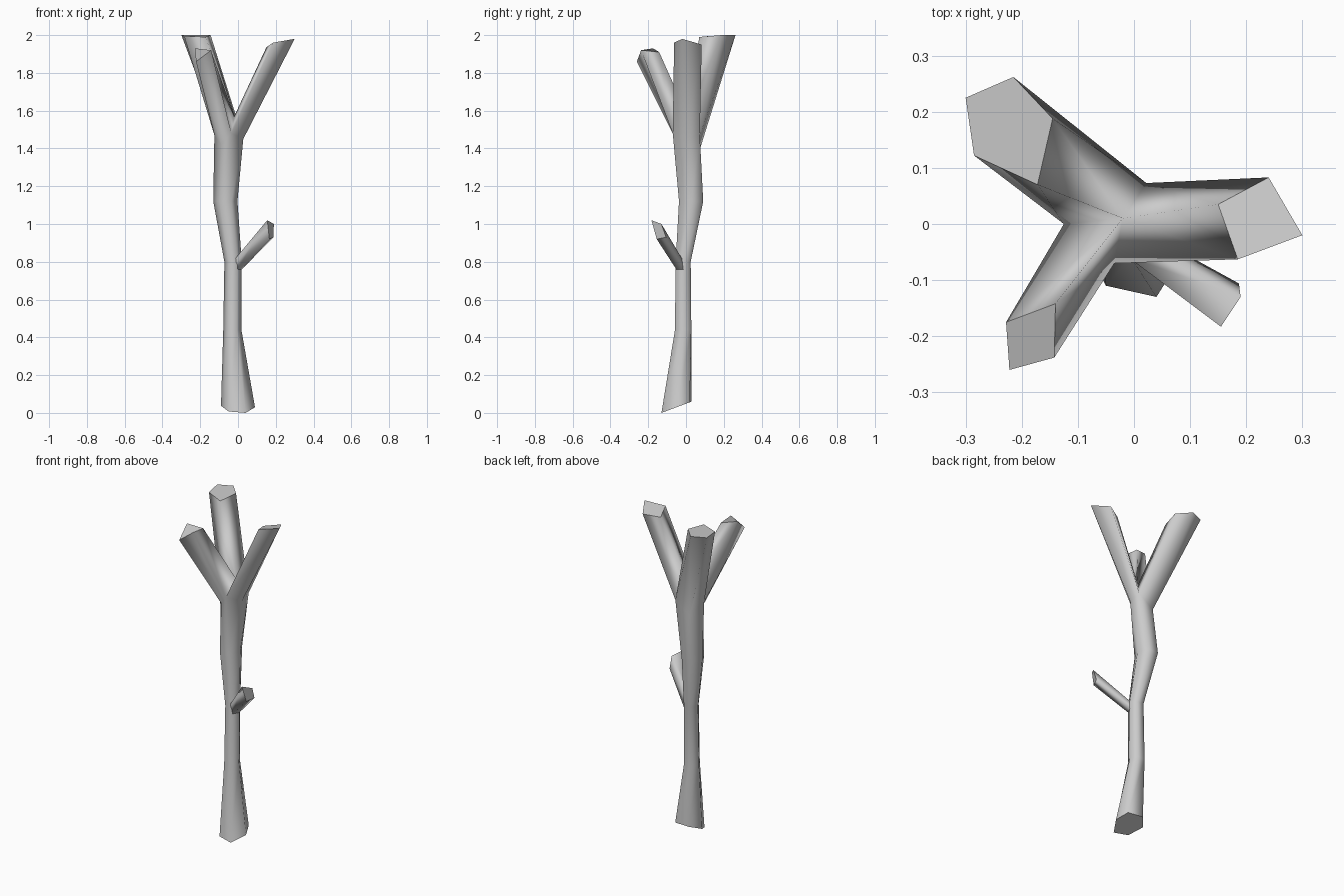
import bpy, bmesh, math

if "Cube" in bpy.data.objects:
    bpy.data.objects.remove(bpy.data.objects["Cube"])

bark = bpy.data.materials.new("grey bark")
bark.diffuse_color = (0.6, 0.6, 0.6, 1)
bark.use_nodes = True
bark.node_tree.nodes["Principled BSDF"].inputs["Base Color"].default_value = bark.diffuse_color


def bridge(bm, a, b):
    """Side faces between two vertex rings; repeated vertices give triangles."""
    n = len(a)
    for i in range(n):
        j = (i + 1) % n
        loop = list(dict.fromkeys((a[i], a[j], b[j], b[i])))
        if len(loop) > 2:
            bm.faces.new(loop).smooth = True


def cap(bm, ring):
    """Flat cut end with a crisp rim."""
    face = bm.faces.new(ring)
    face.smooth = False
    for e in face.edges:
        e.smooth = False


def ring_of(bm, pts):
    return [bm.verts.new(p) for p in pts]


def finish(bm, name):
    bmesh.ops.recalc_face_normals(bm, faces=bm.faces)
    me = bpy.data.meshes.new(name)
    bm.to_mesh(me)
    bm.free()
    me.materials.append(bark)
    ob = bpy.data.objects.new(name, me)
    bpy.context.collection.objects.link(ob)


# Trunk: slanted foot, then hexagonal rings up to the fork
bm = bmesh.new()
foot = [(0.06, 0.02), (-0.04, 0.03), (-0.09, -0.03),
        (-0.05, -0.11), (0.04, -0.13), (0.09, -0.05)]
prev = ring_of(bm, [(x, y, (y + 0.13) * 0.375) for x, y in foot])
cap(bm, prev)
for cx, cy, z, rx, ry in [(-0.030, -0.015, 0.44, 0.048, 0.050),
                          (-0.026, -0.015, 0.80, 0.046, 0.046),
                          (-0.067, 0.027, 1.12, 0.064, 0.074)]:
    ring = ring_of(bm, [(cx + rx * math.cos(math.radians(60 * k)),
                         cy + ry * math.sin(math.radians(60 * k)), z)
                        for k in range(1, 7)])
    bridge(bm, prev, ring)
    prev = ring

# Fork: outer corners and valleys alternate round a central crotch
fork = ring_of(bm, [(0.022, 0.073, 1.47), (-0.075, 0.075, 1.40),
                    (-0.125, 0.0, 1.47), (-0.088, -0.040, 1.42),
                    (-0.035, -0.07, 1.48), (0.028, 0.0, 1.45)])
bridge(bm, prev, fork)
crotch = bm.verts.new((-0.02, 0.01, 1.57))
v_ab, o_a, v_ca, o_c, v_bc, o_b = fork

# Three main branches
branches = [
    ([v_ab, o_a, o_a, v_ca, crotch],
     [(-0.145, 0.188, 2.0), (-0.215, 0.262, 2.0), (-0.30, 0.225, 2.0),
      (-0.285, 0.122, 1.995), (-0.172, 0.07, 1.99)]),
    ([v_bc, o_b, v_ab, crotch],
     [(0.185, -0.063, 1.96), (0.30, -0.02, 1.98),
      (0.24, 0.083, 1.95), (0.15, 0.035, 1.935)]),
    ([v_ca, o_c, v_bc, crotch],
     [(-0.228, -0.175, 1.93), (-0.222, -0.26, 1.86),
      (-0.142, -0.238, 1.92), (-0.14, -0.142, 1.91)]),
]
for start, end in branches:
    tip = ring_of(bm, end)
    bridge(bm, start, tip)
    cap(bm, tip)
finish(bm, "trunk_and_branches")

# Side twig, its root sunk into the trunk
bm = bmesh.new()
root = ring_of(bm, [(-0.012, -0.058, 0.82), (0.012, -0.02, 0.815),
                    (0.016, -0.012, 0.755), (-0.01, -0.045, 0.75)])
tip = ring_of(bm, [(0.155, -0.183, 1.02), (0.19, -0.13, 1.0),
                   (0.187, -0.106, 0.93), (0.166, -0.155, 0.92)])
bridge(bm, root, tip)
cap(bm, root)
cap(bm, tip)
finish(bm, "side_twig")
